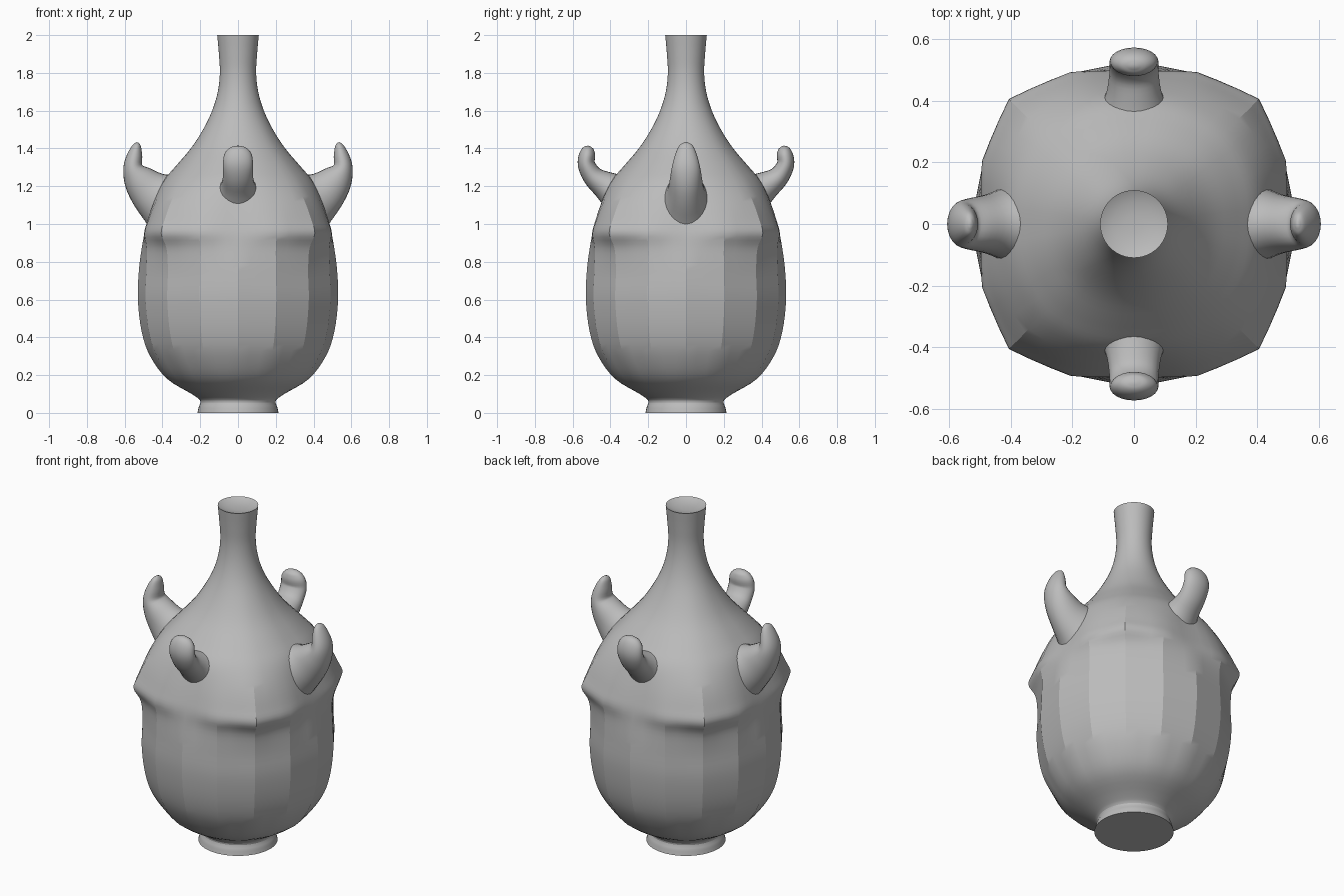
import bpy, bmesh, math
from mathutils import Vector

if "Cube" in bpy.data.objects:
    bpy.data.objects.remove(bpy.data.objects["Cube"])

clay = bpy.data.materials.new("grey clay")
clay.use_nodes = True
GREY = (0.5, 0.5, 0.5, 1)
clay.diffuse_color = GREY
clay.node_tree.nodes["Principled BSDF"].inputs["Base Color"].default_value = GREY


def smooth_path(points, steps):
    """Catmull-Rom curve through points of any dimension."""
    pts = [Vector(p) for p in points]
    pts = [2 * pts[0] - pts[1]] + pts + [2 * pts[-1] - pts[-2]]
    out = []
    for a, b, c, d in zip(pts, pts[1:], pts[2:], pts[3:]):
        for i in range(steps):
            t = i / steps
            out.append(0.5 * (2 * b + (c - a) * t + (2 * a - 5 * b + 4 * c - d) * t**2
                              + (3 * b - a - 3 * c + d) * t**3))
    return out + [pts[-2]]


def loft(name, rings, angle):
    """Skin closed rings of points and cap both ends."""
    bm = bmesh.new()
    loops = [[bm.verts.new(p) for p in ring] for ring in rings]
    n = len(loops[0])
    for lo, hi in zip(loops, loops[1:]):
        for i in range(n):
            j = (i + 1) % n
            bm.faces.new((lo[i], lo[j], hi[j], hi[i]))
    bm.faces.new(loops[0][::-1])
    bm.faces.new(loops[-1])
    bmesh.ops.recalc_face_normals(bm, faces=bm.faces)
    mesh = bpy.data.meshes.new(name)
    bm.to_mesh(mesh)
    bm.free()
    mesh.materials.append(clay)
    obj = bpy.data.objects.new(name, mesh)
    bpy.context.collection.objects.link(obj)
    bpy.ops.object.select_all(action='DESELECT')
    obj.select_set(True)
    bpy.context.view_layer.objects.active = obj
    bpy.ops.object.shade_smooth_by_angle(angle=math.radians(angle))
    return obj


# Vase body: height, radius at the sides, radius at the corners
PROFILE = [(0, .215, .215), (.03, .208, .208), (.065, .2, .2), (.1, .245, .245),
           (.18, .375, .375), (.3, .465, .465), (.43, .51, .51), (.6, .53, .53),
           (.75, .525, .525), (.87, .51, .535), (.95, .495, .575), (1.02, .475, .55),
           (1.12, .44, .5), (1.22, .4, .43), (1.3, .335, .355), (1.4, .25, .26),
           (1.5, .185, .19), (1.6, .137, .137), (1.7, .107, .107), (1.8, .096, .096),
           (1.9, .101, .101), (2, .11, .11)]
SEGMENTS, PANELS = 48, 16


def body_ring(z, side, corner):
    # Flat vertical panels on the belly fade into a round foot and neck
    flat = max(0, min(1, (z - .12) / .15, (1.15 - z) / .25))
    ring = []
    for i in range(SEGMENTS):
        a = math.tau * i / SEGMENTS
        w = 1 - abs(a % (math.pi / 2) - math.pi / 4) / (math.pi / 4)
        half = math.pi / PANELS
        chord = math.cos(half) / math.cos(a % (2 * half) - half)
        r = (side + (corner - side) * w) * (1 + (chord - 1) * flat)
        ring.append((r * math.cos(a), r * math.sin(a), z))
    return ring


rings = [body_ring(*p) for p in smooth_path(PROFILE, 4)]
# Shallow dished mouth
rings += [body_ring(1.995, .1, .1), body_ring(1.985, .07, .07), body_ring(1.98, .03, .03)]
loft("vase_body", rings, 21)

# Horns: distance out, height, half thickness, half width
FRONT_HORN = [(.34, 1.15, .12, .13), (.42, 1.2, .08, .092), (.49, 1.25, .056, .08),
              (.527, 1.315, .046, .08), (.522, 1.37, .042, .072), (.515, 1.402, .027, .045),
              (.512, 1.413, .006, .01)]
SIDE_HORN = [(.37, 1.11, .17, .14), (.46, 1.17, .12, .1), (.525, 1.24, .085, .085),
             (.555, 1.3, .053, .075), (.546, 1.365, .04, .058), (.535, 1.415, .022, .036),
             (.531, 1.432, .005, .01)]


def horn(name, points, turn):
    path = smooth_path(points, 4)
    out, across = Vector((math.cos(turn), math.sin(turn), 0)), Vector((-math.sin(turn), math.cos(turn), 0))
    up = Vector((0, 0, 1))
    rings = []
    for k, p in enumerate(path):
        step = path[min(k + 1, len(path) - 1)] - path[max(k - 1, 0)]
        along = (out * step[0] + up * step[1]).normalized()
        normal = across.cross(along)
        centre = out * p[0] + up * p[1]
        rings.append([centre + normal * p[2] * math.cos(math.tau * i / 24)
                      + across * p[3] * math.sin(math.tau * i / 24) for i in range(24)])
    loft(name, rings, 50)


horn("left_horn", SIDE_HORN, 0)
horn("back_horn", FRONT_HORN, math.pi / 2)
horn("right_horn", SIDE_HORN, math.pi)
horn("front_horn", FRONT_HORN, -math.pi / 2)
